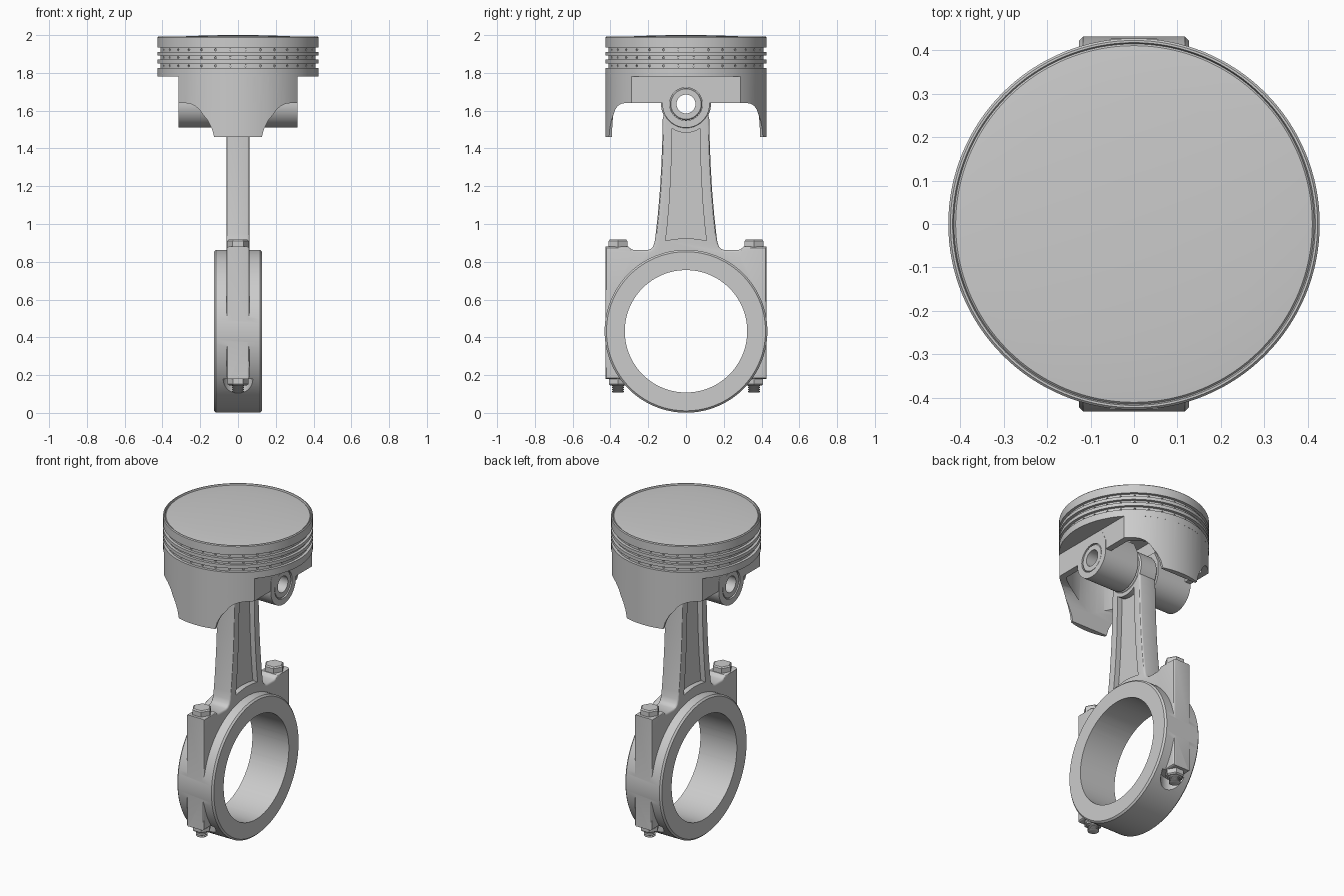
import bpy, bmesh
from math import sin, cos, pi, radians
from mathutils import Matrix

if "Cube" in bpy.data.objects:
    bpy.data.objects.remove(bpy.data.objects["Cube"])

PIN_Z, BIG_Z, BOLT_Y = 1.635, 0.432, 0.36


def make(name, verts, faces, bevel=0.0, axis=0):
    me = bpy.data.meshes.new(name)
    me.from_pydata(verts, [], faces)
    bm = bmesh.new()
    bm.from_mesh(me)
    bmesh.ops.remove_doubles(bm, verts=bm.verts, dist=1e-5)
    bmesh.ops.recalc_face_normals(bm, faces=bm.faces)
    if bevel:  # round only the rims of the two end caps
        rims = [e for e in bm.edges
                if abs(e.verts[0].co[axis] - e.verts[1].co[axis]) < 1e-6]
        bmesh.ops.bevel(bm, geom=rims, offset=bevel, segments=3, profile=0.5, affect='EDGES')
    bm.to_mesh(me)
    bm.free()
    ob = bpy.data.objects.new(name, me)
    bpy.context.collection.objects.link(ob)
    return ob


def prism(name, pts, lo, hi, axis='x', bevel=0.0):
    """Extrude a (y,z) outline along x, or an (x,z) outline along y."""
    n = len(pts)
    put = (lambda d, p: (d, p[0], p[1])) if axis == 'x' else (lambda d, p: (p[0], d, p[1]))
    verts = [put(d, p) for d in (lo, hi) for p in pts]
    faces = [tuple(range(n)), tuple(range(n, 2 * n))]
    faces += [(i, (i + 1) % n, n + (i + 1) % n, n + i) for i in range(n)]
    return make(name, verts, faces, bevel, 0 if axis == 'x' else 1)


def lathe(name, prof, axis='z', at=(0, 0, 0), seg=96, closed=False):
    """Turn a (radius, height) profile about an axis; closed makes a tube."""
    n = len(prof)
    verts, faces = [], []
    for s in range(seg):
        c, d = cos(2 * pi * s / seg), sin(2 * pi * s / seg)
        for r, h in prof:
            p = (r * c, r * d, h) if axis == 'z' else (h, r * c, r * d)
            verts.append(tuple(a + b for a, b in zip(p, at)))
    for s in range(seg):
        t = (s + 1) % seg
        for i in range(n if closed else n - 1):
            j = (i + 1) % n
            q = [s * n + i, s * n + j, t * n + j, t * n + i]
            if prof[i][0] == 0:
                q = q[:3]
            elif prof[j][0] == 0:
                q = [q[0], q[1], q[3]]
            faces.append(q)
    return make(name, verts, faces)


def rod_x(name, r, lo, hi, z, b=0.0, seg=96):
    prof = [(0, lo), (r - b, lo), (r, lo + b), (r, hi - b), (r - b, hi), (0, hi)] if b else \
        [(0, lo), (r, lo), (r, hi), (0, hi)]
    return lathe(name, prof, 'x', (0, 0, z), seg)


def combine(ob, other, op):
    m = ob.modifiers.new(op, 'BOOLEAN')
    m.operation, m.solver, m.object = op, 'EXACT', other
    other.hide_render = True
    bpy.context.view_layer.objects.active = ob
    bpy.ops.object.modifier_apply(modifier=m.name)
    bpy.data.objects.remove(other)


def sym(half):
    return half + [(-a, b) for a, b in reversed(half) if a > 0]


def smooth(ob, angle=30):
    bpy.ops.object.select_all(action='DESELECT')
    ob.select_set(True)
    bpy.context.view_layer.objects.active = ob
    bpy.ops.object.shade_smooth_by_angle(angle=radians(angle))


# Piston crown with shallow dome, rim step and three ring grooves
R, G = 0.427, 0.41
prof = [(0, 2.0), (0.1, 1.9995), (0.2, 1.997), (0.3, 1.993), (0.38, 1.988), (0.41, 1.985),
        (0.414, 1.981), (0.417, 1.992), (0.422, 1.992), (R, 1.987)]
grooves = [(1.934, 1.911), (1.891, 1.871), (1.85, 1.825)]
for hi, lo in grooves:
    prof += [(R, hi), (G, hi), (G, lo), (R, lo)]
prof += [(R, 1.782), (0, 1.782)]
piston = lathe("piston", prof, seg=128)

# Small oil holes around each groove
bm = bmesh.new()
for hi, lo in grooves:
    for k in range(32):
        mat = (Matrix.Rotation((k + 0.5) * pi / 16, 4, 'Z')
               @ Matrix.Translation((0.412, 0, (hi + lo) / 2)) @ Matrix.Rotation(pi / 2, 4, 'Y'))
        bmesh.ops.create_cone(bm, cap_ends=True, segments=8, radius1=0.006, radius2=0.006,
                              depth=0.02, matrix=mat)
me = bpy.data.meshes.new("oil_holes")
bm.to_mesh(me)
bm.free()
holes = bpy.data.objects.new("oil_holes", me)
bpy.context.collection.objects.link(holes)
combine(piston, holes, 'DIFFERENCE')

# Skirt: cylinder with flat sides, scalloped from the side and from the front
skirt = lathe("skirt", [(0, 1.80), (R - 0.0005, 1.80), (R - 0.0005, 1.46), (0, 1.46)], seg=128)
flats = prism("flats", [(-0.315, 1.4), (0.315, 1.4), (0.315, 1.9), (-0.315, 1.9)], -0.6, 0.6, 'y')
combine(skirt, flats, 'INTERSECT')
side = sym([(0.394, 1.40), (0.393, 1.46), (0.389, 1.54), (0.385, 1.575), (0.376, 1.603),
            (0.363, 1.623), (0.345, 1.636), (0.325, 1.64)])
combine(skirt, prism("side_cut", side, -0.6, 0.6), 'DIFFERENCE')
for s in (-1, 1):
    pts = [(0.122, 1.42), (0.126, 1.46), (0.138, 1.505), (0.16, 1.548), (0.19, 1.585),
           (0.225, 1.613), (0.26, 1.63), (0.34, 1.64), (0.34, 1.42)]
    combine(skirt, prism("front_cut", [(s * a, b) for a, b in pts], -0.6, 0.6, 'y'), 'DIFFERENCE')
combine(piston, skirt, 'UNION')

# Hollow underside
cavity = lathe("cavity", [(0, 1.87), (0.37, 1.87), (0.387, 1.853), (0.387, 1.40), (0, 1.40)], seg=128)
box = prism("cavity_sides", [(-0.275, 1.3), (0.275, 1.3), (0.275, 1.95), (-0.275, 1.95)], -0.6, 0.6, 'y')
combine(cavity, box, 'INTERSECT')
combine(piston, cavity, 'DIFFERENCE')

# Pin bosses hanging from the crown, then the pin bore
arc = [(0.125 * cos(pi + pi * i / 32), PIN_Z + 0.125 * sin(pi + pi * i / 32)) for i in range(33)]
for lo, hi in ((-0.316, -0.075), (0.075, 0.316)):
    boss = prism("boss", arc + [(0.125, 1.70), (0.09, 1.775), (-0.09, 1.775), (-0.125, 1.70)], lo, hi)
    combine(piston, boss, 'UNION')
    s = 1 if lo > 0 else -1
    a, b = sorted((s * 0.09, s * 0.29))
    web = prism("boss_web", [(-0.08, 1.74), (0.08, 1.74), (0.08, 1.88), (-0.08, 1.88)], a, b)
    combine(piston, web, 'UNION')
combine(piston, rod_x("bore", 0.087, -0.5, 0.5, PIN_Z), 'DIFFERENCE')
smooth(piston)

# Hollow wrist pin
pin = lathe("wrist_pin", [(0.05, -0.312), (0.08, -0.312), (0.086, -0.306), (0.086, 0.306),
                          (0.08, 0.312), (0.05, 0.312)], 'x', (0, 0, PIN_Z), closed=True)
smooth(pin)

# Connecting rod: shank and bolt shoulders as one outline
outline = sym([(0.10, 1.62), (0.123, 1.56), (0.125, 1.46), (0.13, 1.32), (0.138, 1.18),
               (0.15, 1.04), (0.16, 0.95), (0.166, 0.905), (0.175, 0.88), (0.188, 0.867),
               (0.205, 0.862), (0.275, 0.862), (0.29, 0.867), (0.305, 0.88), (0.427, 0.88),
               (0.427, 0.18), (0.28, 0.18)])
rod = prism("connecting_rod", outline, -0.061, 0.061, bevel=0.012)
pocket = sym([(0, 1.483), (0.03, 1.486), (0.055, 1.494), (0.073, 1.506), (0.075, 1.40),
              (0.08, 1.25), (0.089, 1.10), (0.10, 0.98), (0.108, 0.912), (0.055, 0.921), (0, 0.925)])
for lo, hi in ((-0.1, -0.028), (0.028, 0.1)):
    combine(rod, prism("pocket", pocket, lo, hi), 'DIFFERENCE')

# Small end and big end with their bores
combine(rod, rod_x("small_end", 0.132, -0.064, 0.064, PIN_Z, 0.008), 'UNION')
combine(rod, rod_x("big_end", 0.431, -0.127, 0.127, BIG_Z, 0.01, 128), 'UNION')
combine(rod, rod_x("pin_bore", 0.087, -0.3, 0.3, PIN_Z), 'DIFFERENCE')
combine(rod, rod_x("crank_bore", 0.324, -0.3, 0.3, BIG_Z, 0, 128), 'DIFFERENCE')
for s in (-1, 1):  # spot faces for the nuts
    spot = lathe("spot_face", [(0, 0.05), (0.08, 0.05), (0.08, 0.18), (0, 0.18)], 'z',
                 (0, s * BOLT_Y, 0), 48)
    combine(rod, spot, 'DIFFERENCE')
smooth(rod)

# Bolts: hex head on top, threaded end and hex nut below
for side_name, s in (("left", -1), ("right", 1)):
    at = (0, s * BOLT_Y, 0)
    smooth(lathe(side_name + "_bolt_head", [(0, 0.875), (0.058, 0.875), (0.058, 0.91),
                                            (0.05, 0.917), (0, 0.917)], 'z', at, 6), 20)
    smooth(lathe(side_name + "_nut", [(0, 0.185), (0.055, 0.185), (0.055, 0.152),
                                      (0.047, 0.145), (0, 0.145)], 'z', at, 6), 20)
    thread = [(0, 0.16)]
    for k in range(4):
        z = 0.152 - k * 0.011
        thread += [(0.026, z), (0.033, z - 0.004), (0.033, z - 0.007)]
    thread += [(0.026, 0.108), (0, 0.108)]
    smooth(lathe(side_name + "_bolt_thread", thread, 'z', at, 32))
